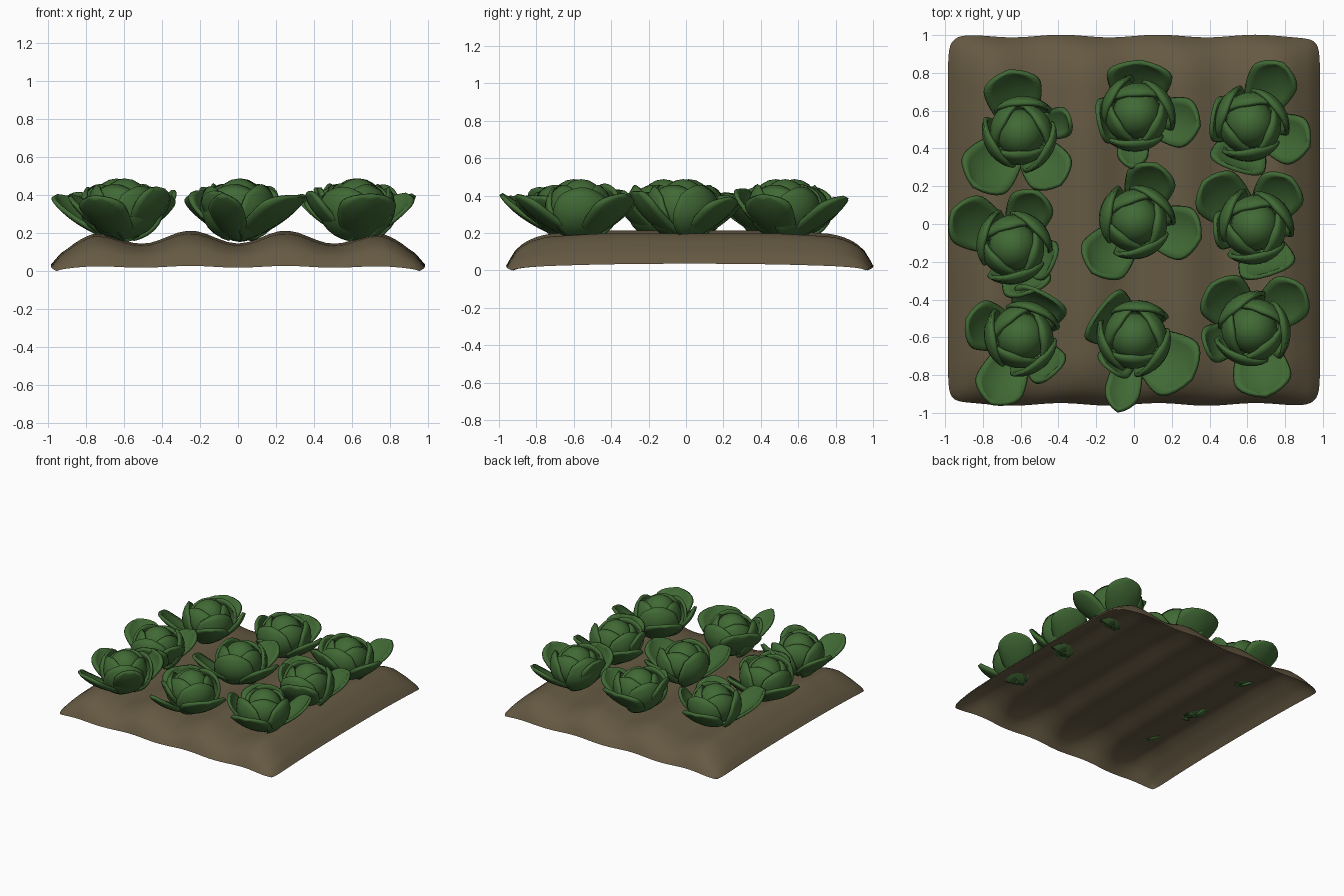
import bpy, bmesh, math, random
from mathutils import Vector

if "Cube" in bpy.data.objects:
    bpy.data.objects.remove(bpy.data.objects["Cube"])
random.seed(4)


def material(name, col):
    m = bpy.data.materials.new(name)
    m.diffuse_color = (*col, 1)
    m.use_nodes = True
    m.node_tree.nodes["Principled BSDF"].inputs["Base Color"].default_value = m.diffuse_color
    return m


GREEN = material("cabbage green", (0.052, 0.142, 0.035))
SOIL = material("soil brown", (0.130, 0.100, 0.055))


def finish(name, bm, mat):
    bmesh.ops.remove_doubles(bm, verts=bm.verts, dist=0.0005)
    me = bpy.data.meshes.new(name)
    bm.to_mesh(me)
    bm.free()
    me.materials.append(mat)
    for p in me.polygons:
        p.use_smooth = True
    ob = bpy.data.objects.new(name, me)
    bpy.context.collection.objects.link(ob)
    return ob


def patch(bm, fn, nu, nv):
    """Grid surface from fn(u in -1..1, v in 0..1)."""
    g = [[bm.verts.new(fn(-1 + 2 * i / nu, j / nv)) for i in range(nu + 1)]
         for j in range(nv + 1)]
    for j in range(nv):
        for i in range(nu):
            bm.faces.new((g[j][i], g[j][i + 1], g[j + 1][i + 1], g[j + 1][i]))


def lerp(pts, x):
    for (a, p), (b, q) in zip(pts, pts[1:]):
        if x <= b:
            return p + (q - p) * (x - a) / (b - a)
    return pts[-1][1]


# Soil: open furrowed sheet that rolls down to its rim
FALL = [(0, 0.14), (0.03, 0.42), (0.06, 0.60), (0.13, 0.80), (0.22, 0.92), (0.5, 1.0)]


def soil_point(u, v):
    # ease the grid so that rows gather near the rim
    x, y = (math.copysign(1 - (1 - abs(t)) ** 1.35, t) for t in (u, 2 * v - 1))
    ridge = 0.182 - 0.034 * math.cos(2 * math.pi * x / 0.51)
    z = ridge * lerp(FALL, 1 - abs(x)) * lerp(FALL, 1 - abs(y))
    z += 0.018 * abs(x) ** 20 * (1 - abs(y) ** 2)   # side rims arch up mid-length
    k = 1 - 0.03 * (abs(x) * abs(y)) ** 20        # rounded corners
    wob = 0.007 * math.sin(12 * x) * abs(y) ** 6
    return Vector((0.985 * x * k, 0.02 + 0.975 * y * k + wob, max(z - 0.003, 0)))


bm = bmesh.new()
patch(bm, soil_point, 48, 40)
finish("soil_bed", bm, SOIL)

BASE, MID = 0.165, 0.335


# Leaf hugging the head: part of a ball
def wrap_leaf(bm, cx, cy, az, R, top, half):
    def f(u, v):
        el = math.radians(-75 + (top + 75) * v * (1 - 0.16 * u * u))
        a = az + u * half * (0.75 + 0.25 * math.sin(math.pi * v))
        r = R + 0.012 * v - 0.012 * u
        return Vector((cx + r * math.cos(el) * math.cos(a),
                       cy + r * math.cos(el) * math.sin(a),
                       MID + 0.9 * r * math.sin(el)))
    patch(bm, f, 10, 8)


# Open outer leaf: cupped blade narrowing to its tip at offset (dx, dy)
def outer_leaf(bm, cx, cy, dx, dy, W):
    L = math.hypot(dx, dy)
    d, s = Vector((dx / L, dy / L, 0)), Vector((-dy / L, dx / L, 0))
    H = random.uniform(0.22, 0.25) + (0.03 if L < 0.28 else 0)
    bulge = 0.9 if L < 0.28 else 0.45       # short leaves stand steeper
    tip = 0.75 if L < 0.28 else 0.95

    def f(u, v):
        if v < 0.62:
            w = W * (0.35 + 0.65 * math.sin(math.pi / 2 * v / 0.62))
        else:
            w = W * max(0, 1 - ((v - 0.62) / 0.38) ** 1.9) ** tip
        r = L * (bulge * math.sin(v * math.pi / 2) + (1 - bulge) * v)
        z = BASE + H * v ** 1.3 + 0.35 * w * u * u
        return Vector((cx, cy, z)) + d * r + s * (u * w)
    patch(bm, f, 8, 14)


# Each cabbage: centre x, y, then outer leaf tips (dx, dy, half width)
CABBAGES = [
    (-0.60, 0.48, [(-0.06, 0.33, .15), (0.26, 0.07, .08), (-0.25, -0.28, .15), (0.21, -0.27, .13)]),
    (0.015, 0.58, [(0.02, 0.28, .17), (0.33, -0.06, .13), (-0.03, -0.28, .08), (-0.20, -0.04, .12)]),
    (0.615, 0.53, [(0.17, 0.32, .13), (0.31, -0.12, .13), (-0.08, -0.24, .15), (-0.20, 0.03, .12)]),
    (-0.64, -0.12, [(-0.32, 0.19, .14), (0.13, 0.29, .12), (0.09, -0.24, .13), (0.21, -0.09, .11)]),
    (0.01, 0.015, [(0.11, 0.30, .13), (0.34, -0.09, .14), (-0.23, -0.27, .14)]),
    (0.64, -0.015, [(-0.27, 0.24, .14), (0.19, 0.26, .13), (0.08, -0.25, .15), (-0.21, -0.02, .10)]),
    (-0.595, -0.60, [(0.12, 0.23, .15), (-0.29, 0.09, .13), (-0.16, -0.35, .13), (0.17, -0.19, .11)]),
    (0.005, -0.60, [(-0.19, 0.14, .16), (0.30, -0.22, .17), (-0.09, -0.39, .09), (-0.13, -0.17, .10)]),
    (0.63, -0.56, [(-0.22, 0.24, .14), (0.26, 0.23, .13), (0.07, -0.35, .15), (-0.25, -0.09, .10)]),
]

for n, (cx, cy, tips) in enumerate(CABBAGES, 1):
    # Head
    bm = bmesh.new()
    bmesh.ops.create_uvsphere(bm, u_segments=16, v_segments=10, radius=0.13)
    for v in bm.verts:
        v.co = Vector((cx + v.co.x, cy + v.co.y, MID + 0.01 + v.co.z * 1.1))
    finish(f"cabbage_head_{n}", bm, GREEN)
    # Two rings of wrapped leaves, then open outer leaves
    inner, outer = bmesh.new(), bmesh.new()
    turn = random.uniform(0, 2)
    for i in range(3):
        a = turn + i * 2 * math.pi / 3
        wrap_leaf(inner, cx, cy, a, 0.15, 52, 1.15)
        wrap_leaf(inner, cx, cy, a + 1.05, 0.18, random.uniform(36, 46), 0.95)
    for t in tips:
        outer_leaf(outer, cx, cy, *t)
    for nm, b in (("wrapped_leaves", inner), ("outer_leaves", outer)):
        ob = finish(f"{nm}_{n}", b, GREEN)
        so = ob.modifiers.new("thickness", 'SOLIDIFY')
        so.thickness, so.offset = 0.022, 0
